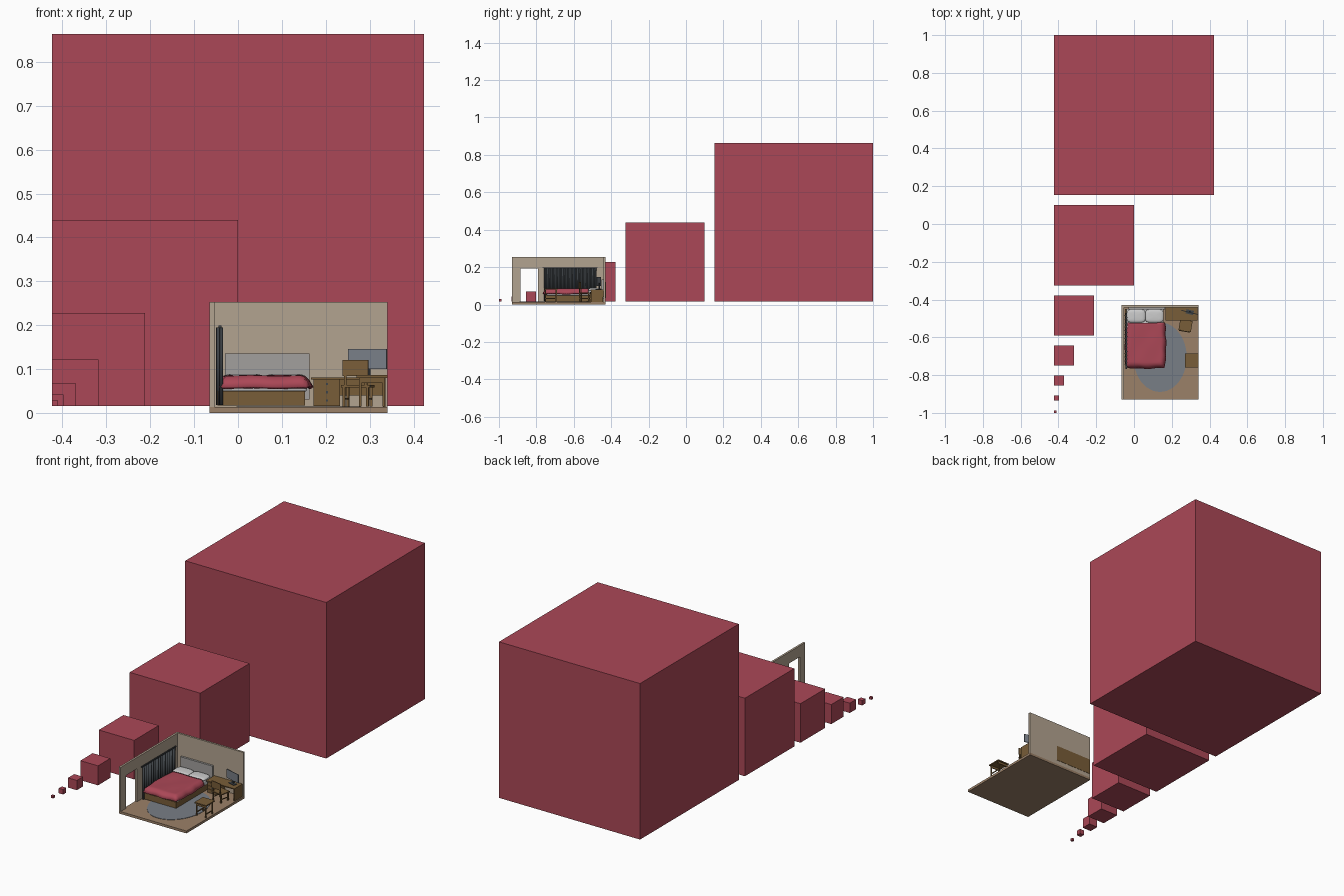
import bpy, bmesh, math
from mathutils import Matrix

if "Cube" in bpy.data.objects:
    bpy.data.objects.remove(bpy.data.objects["Cube"])


def mat(name, *rgb):
    m = bpy.data.materials.new(name)
    m.diffuse_color = (*rgb, 1)
    m.use_nodes = True
    m.node_tree.nodes["Principled BSDF"].inputs["Base Color"].default_value = m.diffuse_color
    return m


RED = mat("red", .41, .064, .095)
WALL = mat("plaster", .45, .37, .28)
FLOOR = mat("floorboards", .33, .22, .14)
WOOD = mat("wood", .19, .11, .04)
DARK = mat("dark fabric", .05, .058, .065)
GREY = mat("blue grey", .19, .21, .24)
LINEN = mat("linen", .55, .55, .56)
PAD = mat("headboard fabric", .36, .35, .34)


def finish(name, bm, m, smooth=False):
    me = bpy.data.meshes.new(name)
    bmesh.ops.recalc_face_normals(bm, faces=bm.faces)
    bm.to_mesh(me)
    bm.free()
    ob = bpy.data.objects.new(name, me)
    bpy.context.collection.objects.link(ob)
    me.materials.append(m)
    if smooth:
        for p in me.polygons:
            p.use_smooth = True
    return ob


def box(name, x0, x1, y0, y1, z0, z1, m, bevel=0, seg=3):
    bm = bmesh.new()
    bmesh.ops.create_cube(bm, size=1)
    for v in bm.verts:
        v.co.x = (x0 + x1) / 2 + v.co.x * (x1 - x0)
        v.co.y = (y0 + y1) / 2 + v.co.y * (y1 - y0)
        v.co.z = (z0 + z1) / 2 + v.co.z * (z1 - z0)
    ob = finish(name, bm, m, bevel > 0)
    if bevel:
        b = ob.modifiers.new("round", 'BEVEL')
        b.width, b.segments = bevel, seg
    return ob


def disc(name, x, y, z0, z1, rx, ry, m, n=48):
    bm = bmesh.new()
    bmesh.ops.create_cone(bm, cap_ends=True, segments=n, radius1=1, radius2=1, depth=1)
    for v in bm.verts:
        v.co = (x + v.co.x * rx, y + v.co.y * ry, (z0 + z1) / 2 + v.co.z * (z1 - z0))
    return finish(name, bm, m)


def turn(obs, x, y, deg):
    rot = (Matrix.Translation((x, y, 0)) @ Matrix.Rotation(math.radians(deg), 4, 'Z')
           @ Matrix.Translation((-x, -y, 0)))
    for o in obs:
        o.data.transform(rot)


# Row of cubes, each half the size of the one behind it
size, back = .8476, 1.0
gap = size / 16
for i in range(7):
    box(f"cube_{i + 1}", -.4238, -.4238 + size, back - size, back, .0155, .0155 + size, RED)
    back -= size + gap
    size /= 2

# Room shell with a doorway in the left wall
FZ = .013
box("floor", -.065, .341, -.93, -.43, 0, FZ, FLOOR)
box("back_wall", -.065, .341, -.441, -.43, FZ, .253, WALL)
box("left_wall", -.065, -.054, -.79, -.441, FZ, .253, WALL)
box("left_wall_door_post", -.065, -.054, -.93, -.885, FZ, .253, WALL)
box("left_wall_lintel", -.065, -.054, -.885, -.79, .192, .253, WALL)

# Rug
disc("rug", .138, -.705, FZ, FZ + .002, .141, .184, GREY)

# Pleated curtain on a rod
bm = bmesh.new()
n = 144
rows = []
for i in range(n + 1):
    t = i / n
    x = -.041 + .007 * math.sin(t * 2 * math.pi * 14)
    rows.append([bm.verts.new((x, -.76 + .28 * t, z)) for z in (.018, .195)])
for a, b in zip(rows, rows[1:]):
    bm.faces.new((a[0], b[0], b[1], a[1]))
curtain = finish("curtain", bm, DARK, True)
s = curtain.modifiers.new("thick", 'SOLIDIFY')
s.thickness = .002
box("curtain_rod", -.044, -.038, -.768, -.472, .194, .199, DARK)

# Bed: frame, headboard, mattress, duvet, pillows
box("bed_frame", -.047, .153, -.75, -.45, .017, .05, WOOD)
box("headboard_pad", -.03, .163, -.452, -.441, .03, .135, PAD)
box("headboard_back", -.063, .16, -.431, -.4285, .035, .12, WOOD)
box("mattress", -.041, .157, -.745, -.45, .048, .074, LINEN, .006)

# Duvet: rounded grid that bulges at the foot and hangs over the sides
bm = bmesh.new()
bmesh.ops.create_grid(bm, x_segments=28, y_segments=24, size=1)
for v in bm.verts:
    u, w = v.co.x, v.co.y
    edge = max(abs(u), -w)
    drop = .024 * max(0, (edge - .8) / .2) ** 2
    ripple = .002 * math.sin(9 * w + 7 * u) * edge ** 4
    v.co = (.061 + u * (.1 + .006 * math.cos(w * 1.5)) + ripple,
            -.64 + w * .117 - (.006 * (1 - u * u) if w < 0 else 0) * -w + ripple,
            .0815 - drop + .001 * math.sin(5 * u) * math.cos(4 * w))
duvet = finish("duvet", bm, RED, True)
s = duvet.modifiers.new("thick", 'SOLIDIFY')
s.thickness = .008
s.offset = 0

for i, x in enumerate((.012, .108)):
    bm = bmesh.new()
    bmesh.ops.create_uvsphere(bm, u_segments=24, v_segments=12, radius=1)
    sq = lambda c, p: math.copysign(abs(c) ** p, c)
    for v in bm.verts:
        v.co = (x + .049 * sq(v.co.x, .45), -.487 + .035 * sq(v.co.y, .45),
                .079 + .010 * v.co.z)
    finish(f"pillow_{i + 1}", bm, LINEN, True)

# Desk with a drawer pedestal
box("desk_top", .166, .336, -.511, -.441, .076, .081, WOOD)
box("desk_pedestal", .172, .232, -.506, -.443, .016, .076, WOOD)
for i in range(3):
    z = .02 + i * .0185
    box(f"drawer_front_{i + 1}", .175, .229, -.509, -.506, z, z + .0165, WOOD)
    box(f"drawer_knob_{i + 1}", .2, .205, -.512, -.509, z + .006, z + .011, DARK)
box("desk_side_panel", .33, .336, -.508, -.443, FZ, .076, WOOD)
box("desk_back_panel", .232, .33, -.446, -.442, .04, .076, WOOD)

# Monitor on a stand
mon = [box("monitor_screen", .25, .34, -.470, -.466, .1, .146, GREY),
       box("monitor_neck", .29, .3, -.466, -.461, .083, .115, DARK),
       box("monitor_foot", .275, .315, -.478, -.455, .081, .084, DARK)]
turn(mon, .295, -.468, -14)


def legs(name, x0, x1, y0, y1, z1, w, m):
    return [box(f"{name}_leg_{i}{j}", x, x + w, y, y + w, FZ + .001, z1, m)
            for i, x in enumerate((x0, x1 - w)) for j, y in enumerate((y0, y1 - w))]


# Chair facing the desk, slightly turned
chair = legs("chair", .243, .303, -.567, -.512, .06, .006, WOOD)
chair += [box("chair_seat", .24, .306, -.568, -.508, .058, .063, WOOD),
          box("chair_back", .243, .303, -.571, -.566, .084, .12, WOOD)]
chair += [box(f"chair_back_post_{i}", x, x + .006, -.569, -.564, .06, .088, WOOD)
          for i, x in enumerate((.246, .294))]
chair += [box(f"chair_rail_{i}", x, x + .004, -.565, -.514, .03, .034, WOOD)
          for i, x in enumerate((.244, .298))]
turn(chair, .273, -.538, -10)

# Small side table with stretchers
box("table_top", .27, .341, -.76, -.686, .08, .086, WOOD)
legs("table", .276, .335, -.755, -.691, .08, .006, WOOD)
for i, x in enumerate((.277, .33)):
    box(f"table_stretcher_{i}", x, x + .004, -.75, -.695, .03, .035, WOOD)
for i, y in enumerate((-.754, -.696)):
    box(f"table_apron_{i}", .28, .331, y, y + .004, .068, .08, WOOD)
